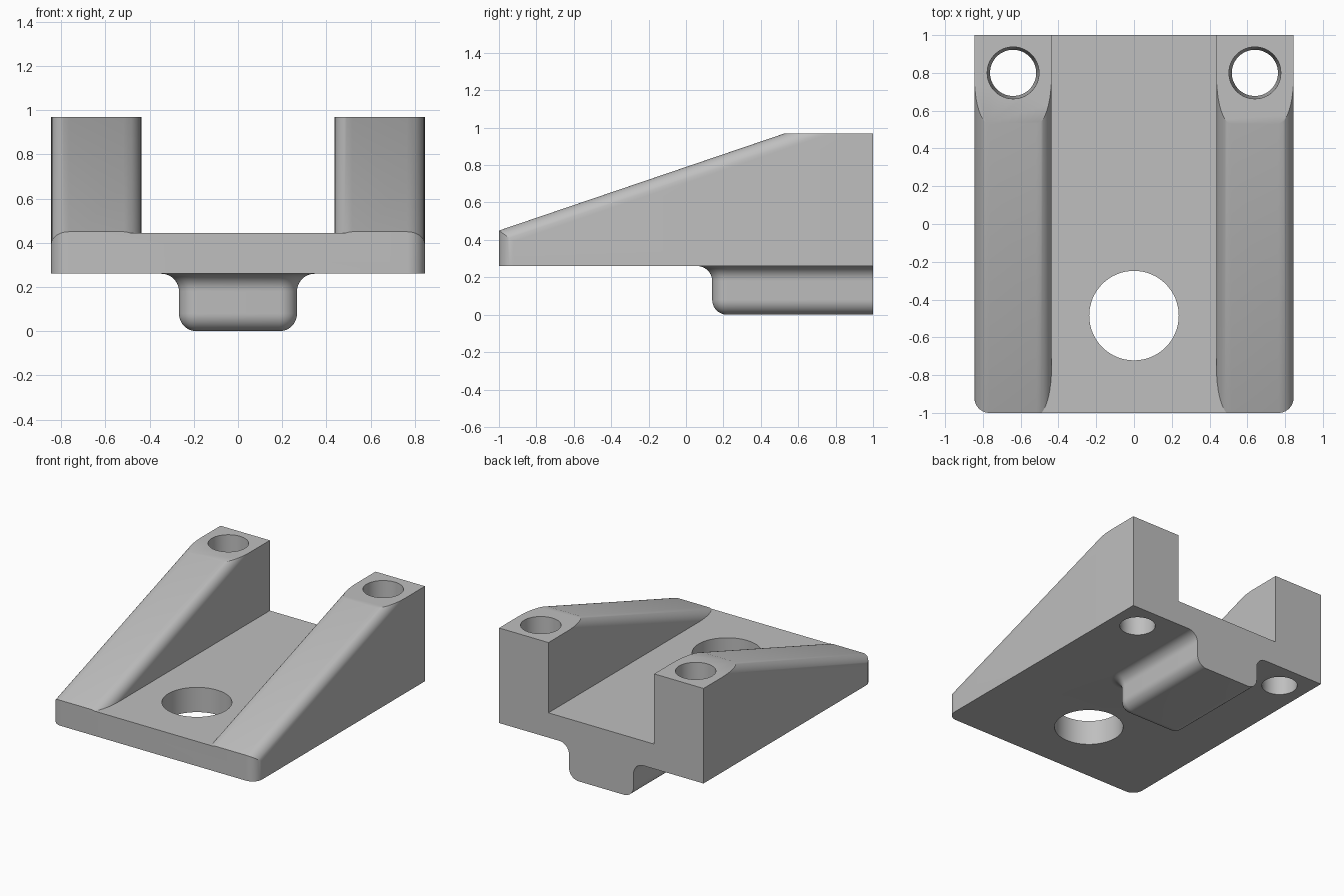
import bpy
import bmesh
from math import sin, cos, pi

if "Cube" in bpy.data.objects:
    bpy.data.objects.remove(bpy.data.objects["Cube"])

grey = bpy.data.materials.new("plain_grey")
grey.use_nodes = True
colour = (0.52, 0.52, 0.52, 1)
grey.diffuse_color = colour
grey.node_tree.nodes["Principled BSDF"].inputs["Base Color"].default_value = colour

R = 0.08      # common fillet radius
STEPS = 10    # segments per quarter round
QUARTER = [pi / 2 * i / STEPS for i in range(STEPS + 1)]


def loft(name, rings):
    """Closed solid through rings of equal point count."""
    bm = bmesh.new()
    loops = [[bm.verts.new(p) for p in ring] for ring in rings]
    n = len(loops[0])
    for a, b in zip(loops, loops[1:]):
        for i in range(n):
            j = (i + 1) % n
            bm.faces.new((a[i], a[j], b[j], b[i]))
    bm.faces.new(loops[0])
    bm.faces.new(loops[-1])
    bmesh.ops.remove_doubles(bm, verts=bm.verts, dist=1e-5)
    bmesh.ops.recalc_face_normals(bm, faces=bm.faces)
    mesh = bpy.data.meshes.new(name)
    bm.to_mesh(mesh)
    bm.free()
    mesh.materials.append(grey)
    obj = bpy.data.objects.new(name, mesh)
    bpy.context.collection.objects.link(obj)
    return obj


def outline(half, front, z, offset=0.0):
    """Rectangle ending at y = 1 with rounded front corners."""
    r = R + offset
    cx, cy = half - R, front + R
    left = [(-cx - r * cos(t), cy - r * sin(t), z) for t in QUARTER]
    right = [(cx + r * sin(t), cy - r * cos(t), z) for t in QUARTER]
    return left + right + [(half + offset, 1, z), (-half - offset, 1, z)]


def circle(x, y, z, r, n=64):
    return [(x + r * cos(2 * pi * i / n), y + r * sin(2 * pi * i / n), z) for i in range(n)]


def combine(target, other, operation):
    mod = target.modifiers.new(operation.lower(), "BOOLEAN")
    mod.operation = operation
    mod.solver = "EXACT"
    mod.object = other
    bpy.context.view_layer.objects.active = target
    bpy.ops.object.modifier_apply(modifier=mod.name)
    bpy.data.objects.remove(other)


def ramp_ring(side, y):
    """Section of a sloped rail with both top edges rounded."""
    top = 0.45 + 0.34 * (y + 1)
    drop = R * 1.056
    inner, outer = 0.437, 0.845
    pts = [(inner, 0.2), (outer, 0.2)]
    pts += [(outer - R + R * cos(t), top - drop + drop * sin(t)) for t in QUARTER]
    pts += [(inner + R - R * sin(t), top - drop + drop * cos(t)) for t in QUARTER]
    return [(side * x, y, z) for x, z in pts]


# Base plate with the two sloped rails
body = loft("bracket_body", [[(-0.6, y, 0.2), (0.6, y, 0.2), (0.6, y, 0.445), (-0.6, y, 0.445)]
                             for y in (-1.1, 1.1)])
for side in (-1, 1):
    combine(body, loft("ramp", [ramp_ring(side, y) for y in (-1.1, 1.1)]), "UNION")

# Trim to the rounded outline and the flat rail tops
envelope = loft("envelope", [outline(0.845, -1, z) for z in (0.26, 0.97)])
combine(body, envelope, "INTERSECT")

# Tongue underneath: rounded bottom edge, concave fillet into the plate
rings = [outline(0.267, 0.14, R - R * cos(t), R * sin(t) - R) for t in QUARTER]
rings += [outline(0.267, 0.14, 0.18 + R * sin(t), R - R * cos(t)) for t in QUARTER]
rings.append(outline(0.267, 0.14, 0.3, R))
combine(body, loft("tongue", rings), "UNION")

# Large plate hole and the tapered screw holes
combine(body, loft("plate_hole", [circle(0, -0.485, z, 0.237) for z in (0.1, 0.6)]), "DIFFERENCE")
for side in (-1, 1):
    hole = loft("screw_hole", [circle(side * 0.64, 0.8, 0.2, 0.121),
                               circle(side * 0.64, 0.8, 1.0, 0.138)])
    combine(body, hole, "DIFFERENCE")

# Smooth rounds, crisp edges
bpy.ops.object.select_all(action="DESELECT")
body.select_set(True)
bpy.context.view_layer.objects.active = body
bpy.ops.object.shade_smooth_by_angle(angle=pi / 7)
